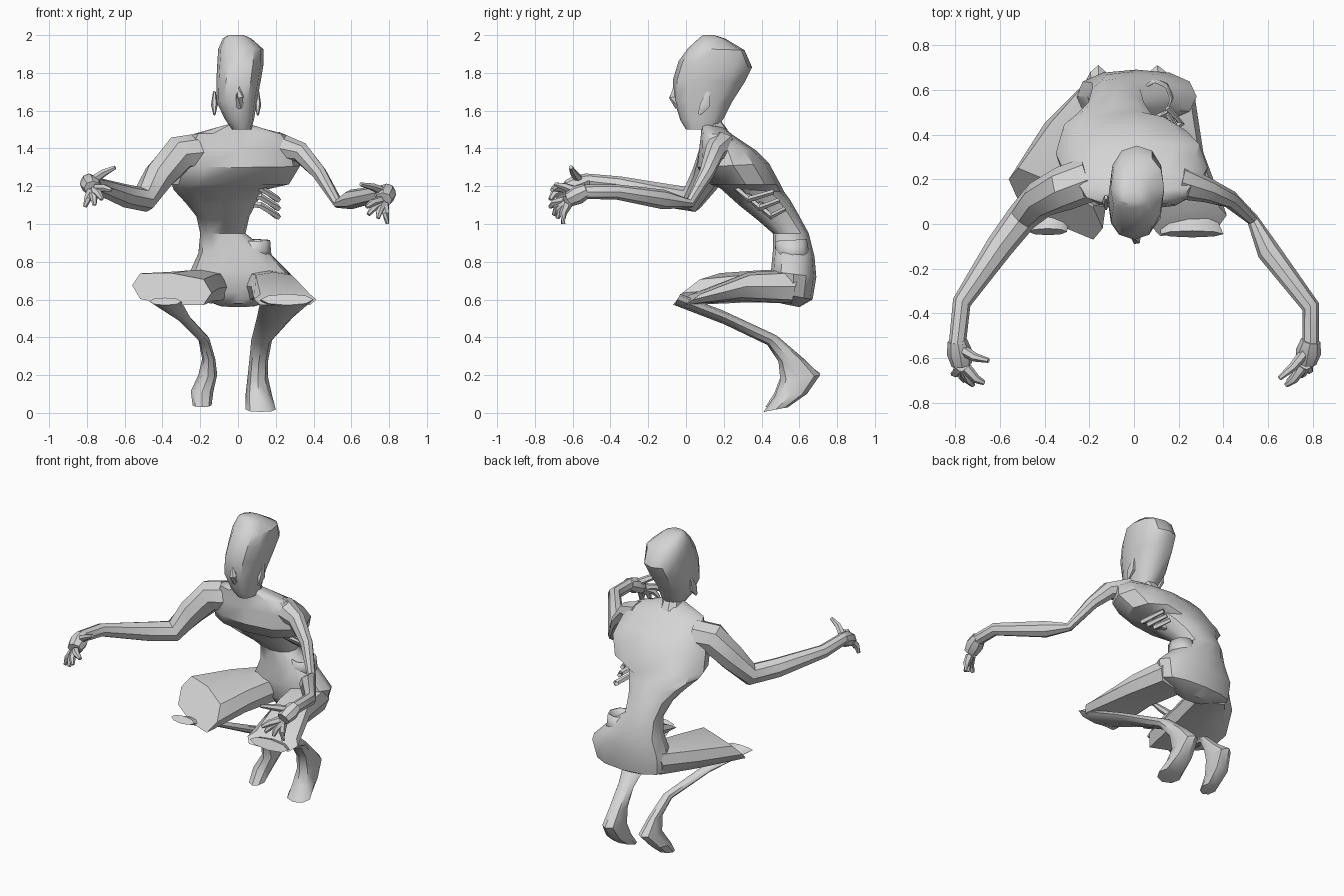
import bpy, bmesh, math
from mathutils import Vector

old_cube = bpy.data.objects.get("Cube")
if old_cube:
    bpy.data.objects.remove(old_cube, do_unlink=True)

grey = bpy.data.materials.new("light_grey")
grey.use_nodes = True
colour = (0.66, 0.66, 0.66, 1)
grey.diffuse_color = colour
grey.node_tree.nodes["Principled BSDF"].inputs["Base Color"].default_value = colour


def finish(name, bm, angle=38):
    """Turn a bmesh into a shaded object."""
    bmesh.ops.recalc_face_normals(bm, faces=bm.faces)
    mesh = bpy.data.meshes.new(name)
    bm.to_mesh(mesh)
    bm.free()
    mesh.materials.append(grey)
    obj = bpy.data.objects.new(name, mesh)
    bpy.context.collection.objects.link(obj)
    bpy.ops.object.select_all(action="DESELECT")
    obj.select_set(True)
    bpy.context.view_layer.objects.active = obj
    bpy.ops.object.shade_smooth_by_angle(angle=math.radians(angle))
    return obj


def soft(value, power):
    """Push a sine or cosine outward, making a rounder or boxier outline."""
    return math.copysign(abs(value) ** power, value) if abs(value) > 1e-6 else 0


def loft(name, rings, sides=8, power=1.0, capped=True):
    """Skin a row of rings given as centre, half-width and half-depth vectors."""
    bm = bmesh.new()
    loops = []
    turns = [math.tau * i / sides for i in range(sides)]
    outline = [(soft(math.cos(a), power), soft(math.sin(a), power)) for a in turns]
    for centre, u, v in rings:
        loops.append([bm.verts.new(centre + u * c + v * s) for c, s in outline])
    for low, high in zip(loops, loops[1:]):
        for i in range(sides):
            j = (i + 1) % sides
            bm.faces.new((low[i], low[j], high[j], high[i]))
    if capped:
        bm.faces.new(loops[0])
        bm.faces.new(loops[-1])
    return finish(name, bm)


def section(front_y, front_z, back_y, back_z, x_min, x_max):
    """Ring spanning a front point, a back point and a sideways range."""
    front = Vector((0, front_y, front_z))
    back = Vector((0, back_y, back_z))
    middle = (front + back) / 2
    middle.x = (x_min + x_max) / 2
    return middle, Vector(((x_max - x_min) / 2, 0, 0)), (back - front) / 2


def body(name, rows, sides=8, **options):
    return loft(name, [section(*row) for row in rows], sides, **options)


def tube(name, path, sides=8, flat=1.0):
    """Limb along points of x, y, z, radius."""
    points = [Vector(p[:3]) for p in path]
    rings = []
    for i, p in enumerate(path):
        along = points[min(i + 1, len(points) - 1)] - points[max(i - 1, 0)]
        side = along.cross(Vector((0, 0, 1))).normalized()
        up = side.cross(along).normalized()
        rings.append((points[i], side * p[3] * flat, up * p[3]))
    return loft(name, rings, sides)


# Torso: pelvis, narrow twisted waist, overhanging rib cage, shoulders
body("torso", [
    (.5, .58, .6, .56, -.1, .1),
    (.46, .64, .67, .6, -.25, .25),
    (.45, .75, .69, .72, -.26, .28),
    (.46, .86, .68, .83, -.21, .17),
    (.46, .95, .65, .95, -.2, .04),
    (.38, 1.02, .59, 1.06, -.22, .06),
    (.28, 1.1, .55, 1.13, -.28, .1),
    (.18, 1.19, .52, 1.17, -.34, .14),
    (.13, 1.21, .5, 1.21, -.35, .27),
    (.06, 1.3, .44, 1.32, -.32, .33),
    (.07, 1.4, .37, 1.39, -.28, .31),
    (.08, 1.48, .25, 1.47, -.24, .25),
    (.08, 1.53, .2, 1.51, -.07, .08),
], 12, power=.85)
tube("neck", [(0, .16, 1.47, .07), (.01, .13, 1.54, .055), (.01, .13, 1.62, .06)])

# Head: tall skull tapering to a small chin
body("head", [
    (0, 1.5, .16, 1.5, -.03, .07),
    (-.03, 1.55, .2, 1.56, -.07, .085),
    (-.065, 1.66, .24, 1.64, -.115, .1),
    (-.07, 1.76, .31, 1.75, -.115, .12),
    (-.04, 1.86, .35, 1.83, -.11, .135),
    (.01, 1.93, .31, 1.92, -.105, .135),
    (.07, 1.985, .21, 1.98, -.08, .07),
    (.09, 2, .15, 2, -.05, .03),
], 12, power=.85)
tube("nose", [(0, -.05, 1.74, .012), (.01, -.07, 1.67, .022), (.01, -.04, 1.62, .02)], 5)
for label, x in (("right", -.125), ("left", .105)):
    tube(label + "_ear", [(x, .07, 1.58, .01), (x, .1, 1.63, .03), (x, .12, 1.7, .012)], 6, .6)

# Arms: one full, one withered at the elbow
tube("right_arm", [
    (-.2, .2, 1.38, .1), (-.31, .16, 1.37, .1), (-.42, .11, 1.25, .085),
    (-.5, .03, 1.13, .07), (-.6, -.1, 1.15, .062),
    (-.77, -.35, 1.21, .042), (-.79, -.54, 1.23, .038),
])
tube("left_arm", [
    (.2, .19, 1.41, .08), (.33, .15, 1.38, .055), (.43, .11, 1.27, .04),
    (.53, .02, 1.11, .027), (.6, -.12, 1.13, .052),
    (.79, -.37, 1.17, .04), (.79, -.54, 1.17, .038),
])


def hand(label, wrist, palm, thumb, tips):
    """Broad palm with a thumb and four spread fingers, each slightly bent."""
    wrist, palm = Vector(wrist), Vector(palm)
    tube(label + "_palm", [(*wrist, .038), (*wrist.lerp(palm, .5), .05), (*palm, .04)], flat=1.15)
    starts = [wrist.lerp(palm, .3)] + [palm.lerp(Vector(tip), .2) for tip in tips]
    for i, (start, tip) in enumerate(zip(starts, [thumb] + tips)):
        tip = Vector(tip)
        bend = start.lerp(tip, .55) + Vector((0, -.012, .008))
        name = label + ("_thumb" if i == 0 else "_finger")
        tube(name, [(*start, .026), (*bend, .02), (*tip, .011)], 6)


hand("right", (-.79, -.52, 1.23), (-.77, -.63, 1.19), (-.65, -.61, 1.3),
     [(-.67, -.71, 1.18), (-.72, -.72, 1.13), (-.76, -.7, 1.1), (-.81, -.67, 1.09)])
hand("left", (.79, -.52, 1.18), (.77, -.62, 1.13), (.65, -.69, 1.21),
     [(.68, -.72, 1.09), (.69, -.7, 1.05), (.74, -.68, 1.03), (.79, -.65, 1)])


def thigh(label, rows):
    """Baggy, boxy trouser leg running from hip to knee."""
    rings = [tuple(Vector(part) for part in row) for row in rows]
    loft(label + "_thigh", rings, 8, power=.65)


thigh("right", [
    ((-.14, .6, .67), (-.11, .0, 0), (0, .02, .09)),
    ((-.25, .36, .67), (-.15, .09, .01), (0, .03, .085)),
    ((-.35, .09, .655), (-.21, .11, .02), (0, .09, .085)),
])
thigh("left", [
    ((.15, .58, .67), (.12, .0, 0), (0, .02, .09)),
    ((.19, .3, .67), (.12, .02, 0), (0, .03, .075)),
    ((.25, .01, .6), (.165, .03, 0), (0, .05, .035)),
])

# Shins run back from the knee and turn down into curved, toe-down feet
body("left_shin_and_foot", [
    (-.06, .57, -.03, .63, .12, .4),
    (.2, .47, .2, .54, .1, .29),
    (.43, .36, .48, .41, .07, .18),
    (.49, .27, .62, .29, .06, .16),
    (.5, .17, .71, .2, .05, .16),
    (.47, .09, .64, .1, .04, .18),
    (.41, .005, .54, .03, .04, .2),
])
body("right_shin_and_foot", [
    (-.05, .57, -.02, .61, -.47, -.3),
    (.2, .48, .2, .52, -.32, -.25),
    (.43, .37, .47, .41, -.21, -.15),
    (.49, .28, .6, .29, -.19, -.12),
    (.5, .19, .71, .21, -.21, -.11),
    (.47, .11, .63, .12, -.25, -.13),
    (.42, .03, .54, .05, -.24, -.14),
])

# Exposed ribs and loose waistband on the open side
for i in range(3):
    drop, back = i * -.045, i * .06
    tube("rib", [
        (.03, .3 + back, 1.2 + drop, .014), (.12, .27 + back, 1.19 + drop, .018),
        (.21, .33 + back, 1.13 + drop, .018), (.15, .46 + back / 2, 1.17 + drop, .014),
    ], 5)
band = body("waistband", [
    (.48, .8, .66, .8, -.02, .18),
    (.47, .91, .64, .92, .02, .17),
], capped=False)
band.modifiers.new("cloth", "SOLIDIFY").thickness = .01
